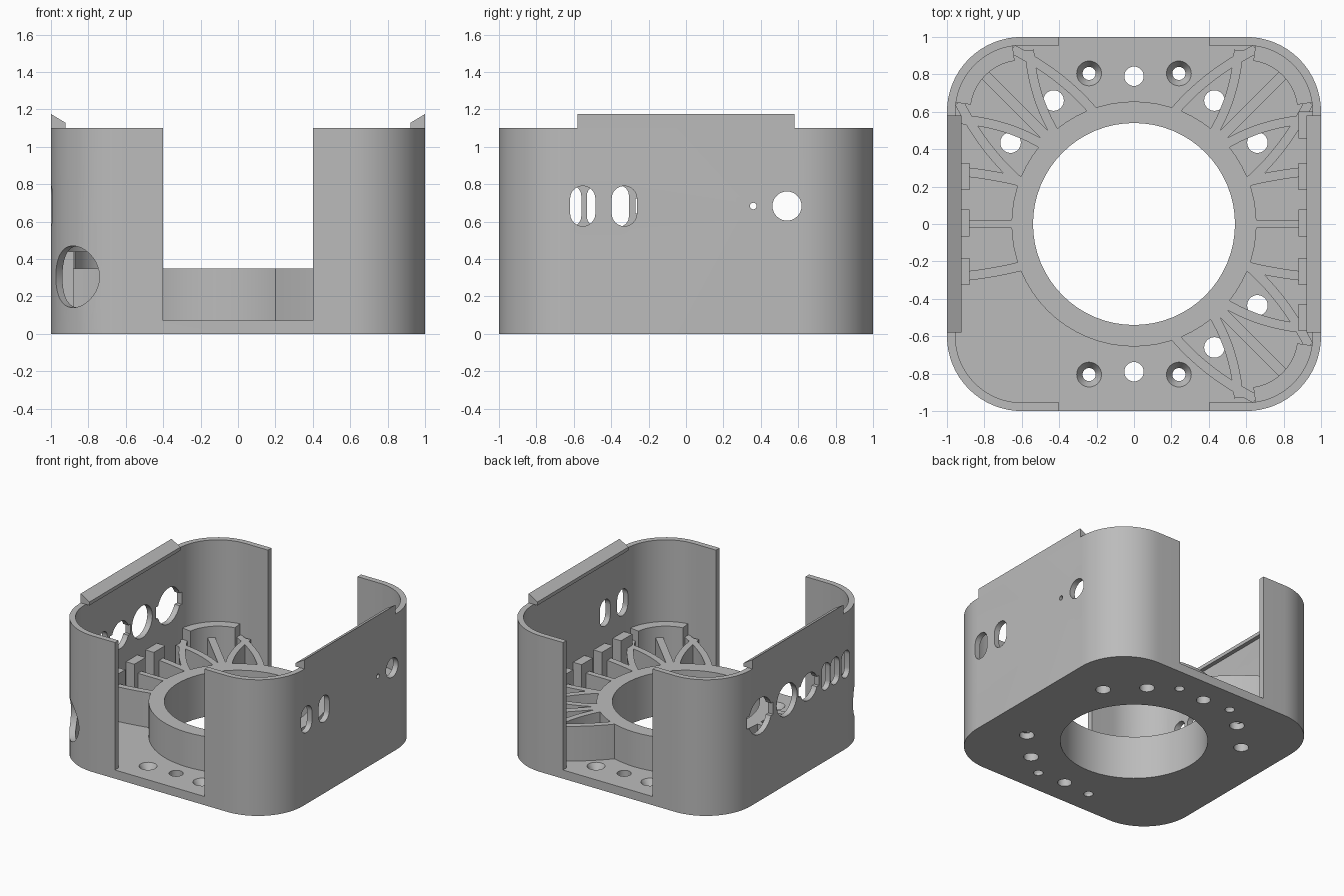
import bpy, bmesh, math
from mathutils import Vector

cube = bpy.data.objects.get("Cube")
if cube:
    bpy.data.objects.remove(cube, do_unlink=True)

grey = bpy.data.materials.new("mid grey")
grey.use_nodes = True
grey.diffuse_color = (0.5, 0.5, 0.5, 1)
grey.node_tree.nodes["Principled BSDF"].inputs["Base Color"].default_value = (0.5, 0.5, 0.5, 1)

FLOOR, DECK, REST, TOP = 0.07, 0.35, 0.44, 1.1


def prism(name, pts, lo, hi, axis="z", taper=None):
    """Extrude a 2D outline along an axis; taper gives a different far outline."""
    place = {"z": lambda u, v, w: (u, v, w),
             "x": lambda u, v, w: (w, u, v),
             "y": lambda u, v, w: (u, w, v)}[axis]
    bm = bmesh.new()
    low = [bm.verts.new(place(u, v, lo)) for u, v in pts]
    high = [bm.verts.new(place(u, v, hi)) for u, v in (taper or pts)]
    n = len(pts)
    bm.faces.new(low)
    bm.faces.new(high)
    for i in range(n):
        j = (i + 1) % n
        bm.faces.new((low[i], low[j], high[j], high[i]))
    bmesh.ops.recalc_face_normals(bm, faces=bm.faces)
    mesh = bpy.data.meshes.new(name)
    bm.to_mesh(mesh)
    bm.free()
    mesh.materials.append(grey)
    ob = bpy.data.objects.new(name, mesh)
    bpy.context.scene.collection.objects.link(ob)
    return ob


def combine(target, tool, operation="DIFFERENCE"):
    mod = target.modifiers.new("cut", "BOOLEAN")
    mod.operation, mod.solver, mod.object = operation, "EXACT", tool
    bpy.context.view_layer.objects.active = target
    bpy.ops.object.modifier_apply(modifier=mod.name)
    bpy.data.objects.remove(tool, do_unlink=True)


def smooth(ob):
    bpy.ops.object.select_all(action="DESELECT")
    ob.select_set(True)
    bpy.context.view_layer.objects.active = ob
    bpy.ops.object.shade_smooth_by_angle(angle=math.radians(30))


def arc(cx, cy, r, a0, a1, n):
    steps = [math.radians(a0 + (a1 - a0) * i / n) for i in range(n + 1)]
    return [(cx + r * math.cos(a), cy + r * math.sin(a)) for a in steps]


def circle(cx, cy, r, n=32):
    return arc(cx, cy, r, 0, 360, n)[:-1]


def rect(x0, x1, y0, y1):
    return [(x0, y0), (x1, y0), (x1, y1), (x0, y1)]


def rounded_square(half, r):
    c = half - r
    return [p for k, (x, y) in enumerate([(c, c), (-c, c), (-c, -c), (c, -c)])
            for p in arc(x, y, r, 90 * k, 90 * k + 90, 16)]


def slot(cx, cy, w, h):
    r, d = w / 2, (h - w) / 2
    return arc(cx, cy + d, r, 0, 180, 12) + arc(cx, cy - d, r, 180, 360, 12)


def strip(p0, mid, p1, width, n=10):
    """Outline of a bowed rib passing through three points."""
    a, m, b = Vector(p0), Vector(mid), Vector(p1)
    c = 2 * m - (a + b) / 2
    left, right = [], []
    for i in range(n + 1):
        t = i / n
        p = a * (1 - t) ** 2 + c * 2 * t * (1 - t) + b * t * t
        d = ((c - a) * (1 - t) + (b - c) * t).normalized() * width / 2
        left.append((p.x - d.y, p.y + d.x))
        right.append((p.x + d.y, p.y - d.x))
    return left + right[::-1]


# Housing: rounded box, hollowed, open at the front and back
housing = prism("housing", rounded_square(1, 0.4), 0, TOP)
combine(housing, prism("cavity", rounded_square(0.955, 0.355), FLOOR, 1.3))
combine(housing, prism("opening", rect(-0.4, 0.4, -1.1, 1.1), FLOOR, 1.3))
combine(housing, prism("bore", circle(0, 0, 0.54, 64), -0.1, 0.2))

# Floor holes: plain, and countersunk beside the middle ones
corners = [(1, 1), (-1, 1), (1, -1)]
holes = [(0, 0.79, 0.052), (0, -0.79, 0.052)]
for sx, sy in corners:
    holes += [(sx * 0.43, sy * 0.66, 0.055), (sx * 0.66, sy * 0.435, 0.055)]
for x in (-0.24, 0.24):
    for y in (-0.805, 0.805):
        holes.append((x, y, 0.035))
        combine(housing, prism("sink", circle(x, y, 0.035), 0.02, 0.071,
                               taper=circle(x, y, 0.067)))
for x, y, r in holes:
    combine(housing, prism("hole", circle(x, y, r), -0.1, 0.2))

# Left wall ports: two slots, a pinhole and a round port
Z = 0.683
for outline in (slot(-0.552, Z, 0.135, 0.215), slot(-0.33, Z, 0.135, 0.215),
                circle(0.36, Z, 0.018, 16), circle(0.54, Z, 0.078)):
    combine(housing, prism("port", outline, 0.8, 1.2, "x"))

# Right wall ports: three slots, a round port and two winged ports
for outline in (slot(-0.615, Z, 0.11, 0.22), slot(-0.475, Z, 0.11, 0.22),
                slot(-0.358, Z, 0.105, 0.22), circle(0.14, Z, 0.13),
                circle(0.48, Z, 0.145), rect(0.315, 0.645, Z - 0.05, Z + 0.05),
                circle(-0.14, Z, 0.11), rect(-0.27, -0.01, Z - 0.04, Z + 0.04)):
    combine(housing, prism("port", outline, -1.2, -0.8, "x"))

# Cable hole through the front right corner
cable = prism("cable", circle(0, 0.305, 0.165, 48), -1.5, -0.9, "y")
cable.rotation_euler.z = math.radians(-45)
bpy.context.view_layer.update()
combine(housing, cable)
smooth(housing)

# Inner frame: central ring with radiating ribs
frame = prism("inner_frame", circle(0, 0, 0.655, 64), 0.05, DECK)


def add_rib(points, width, sx, sy):
    pts = [(sx * x, sy * y) for x, y in points]
    combine(frame, prism("rib", strip(*pts, width), 0.05, DECK), "UNION")


long_rib = [(0.6, 0.215), (0.785, 0.41), (0.935, 0.65)]
leaf_rib = [(0.48, 0.42), (0.69, 0.515), (0.93, 0.56)]
for sx, sy in corners:
    for rib in (long_rib, leaf_rib):
        add_rib(rib, 0.05, sx, sy)
        add_rib([(y, x) for x, y in rib], 0.05, sx, sy)
    add_rib([(0.42, 0.42), (0.62, 0.62), (0.83, 0.83)], 0.056, sx, sy)
for sx in (-1, 1):
    add_rib([(0.6, 0), (0.8, 0), (0.97, 0)], 0.045, sx, 1)
    for sy in (-1, 1):
        add_rib([(0.6, 0.225), (0.78, 0.262), (0.97, 0.285)], 0.05, sx, sy)
combine(frame, prism("bore", circle(0, 0, 0.54, 64), 0, 1))
smooth(frame)

# Raised rests curving along the corners
rim = arc(0.6, 0.6, 0.365, 8, 82, 14) + arc(0.6, 0.6, 0.275, 82, 8, 14)
for i, (sx, sy) in enumerate(corners):
    smooth(prism(f"corner_rest_{i + 1}", [(sx * x, sy * y) for x, y in rim], 0.05, REST))

# Square rests along the side walls, and sloped lips on top of them
for side, sx, spots in (("left", 1, (-0.5, -0.255, 0.005, 0.255, 0.53)),
                        ("right", -1, (-0.255, 0.005, 0.255))):
    for i, y in enumerate(spots):
        x0, x1 = sorted((sx * 0.88, sx * 0.965))
        prism(f"{side}_rest_{i + 1}", rect(x0, x1, y - 0.072, y + 0.072), 0.05, REST)
    profile = [(1, TOP), (1, 1.175), (0.922, 1.128), (0.922, TOP)]
    prism(f"{side}_lip", [(sx * x, z) for x, z in profile], -0.58, 0.58, "y")
